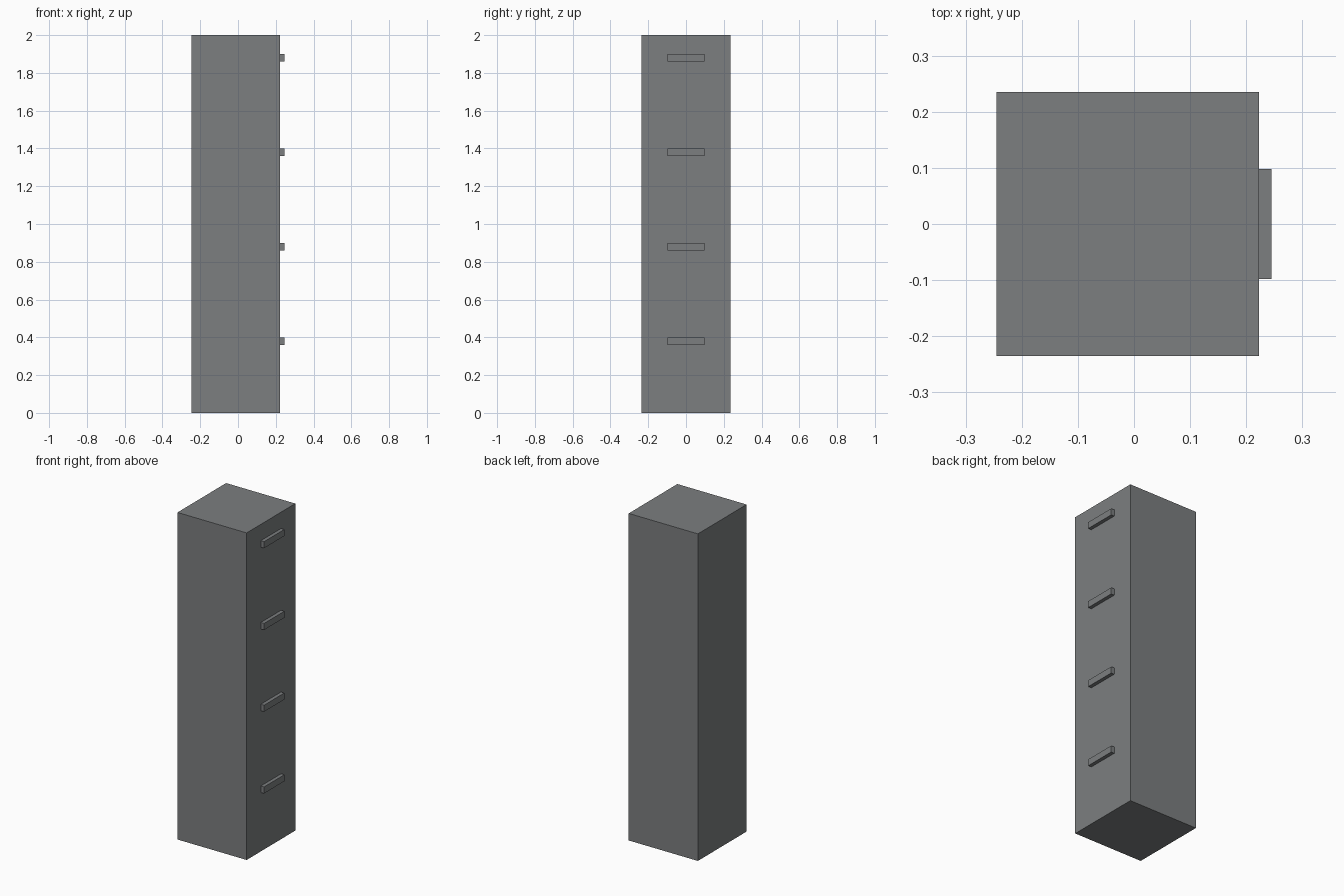
import bpy

if "Cube" in bpy.data.objects:
    bpy.data.objects.remove(bpy.data.objects["Cube"])

grey = bpy.data.materials.new("slate_grey")
grey.diffuse_color = (0.20, 0.21, 0.215, 1)
grey.use_nodes = True
grey.node_tree.nodes["Principled BSDF"].inputs["Base Color"].default_value = grey.diffuse_color


def box(name, lo, hi):
    """Axis-aligned box between two corners."""
    centre = [(a + b) / 2 for a, b in zip(lo, hi)]
    bpy.ops.mesh.primitive_cube_add(size=1, location=centre)
    ob = bpy.context.object
    ob.name = name
    ob.scale = [b - a for a, b in zip(lo, hi)]
    bpy.ops.object.transform_apply(location=False, rotation=False, scale=True)
    ob.data.materials.append(grey)
    return ob


# Tall cabinet body
FACE_X = 0.223
box("cabinet_body", (-0.245, -0.235, 0), (FACE_X, 0.235, 2))

# Four drawer handles, evenly spaced up the right side
for i in range(4):
    top = 0.40 + 0.5 * i
    box(f"drawer_handle_{i + 1}", (FACE_X, -0.098, top - 0.04), (0.245, 0.098, top))
